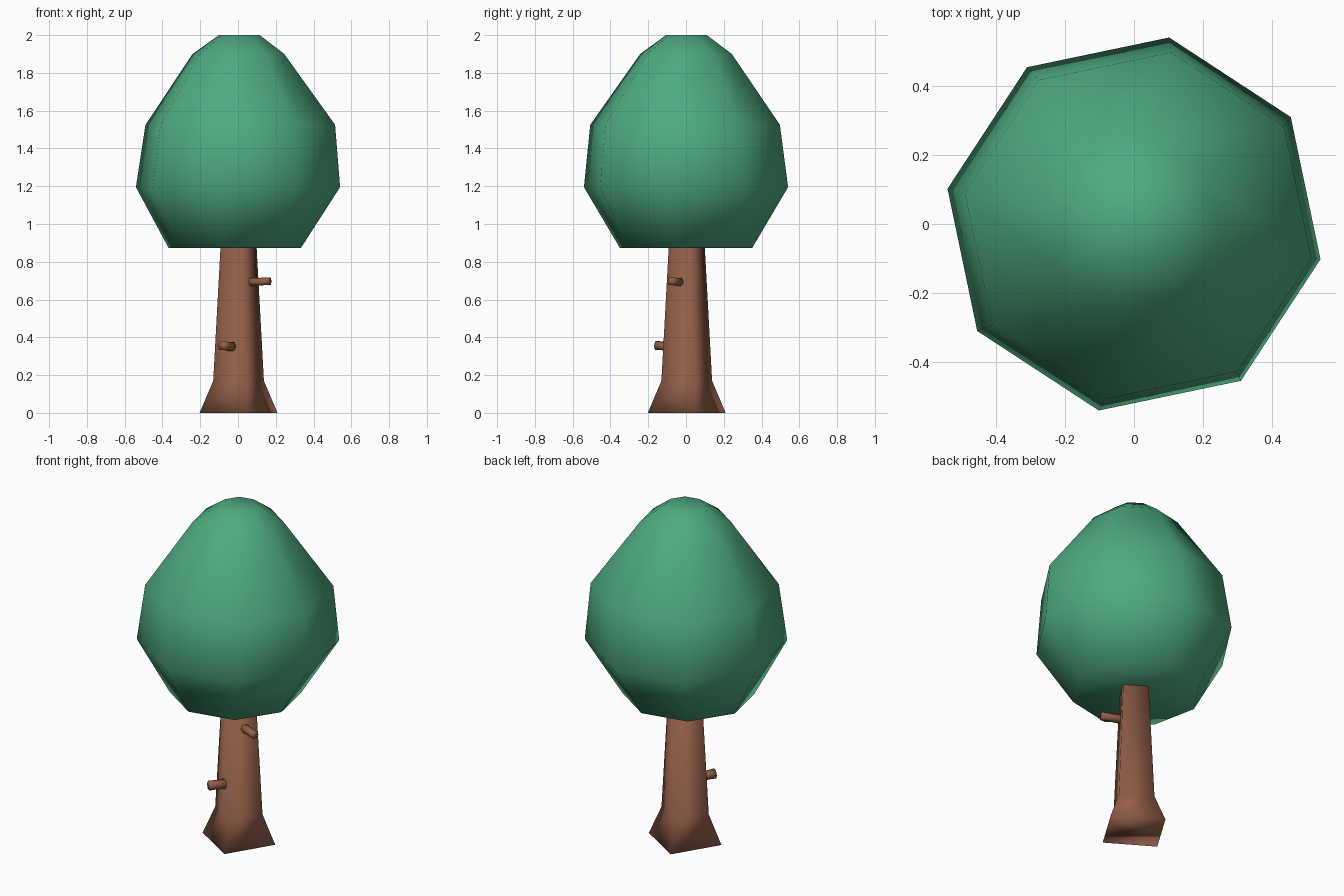
import bpy, bmesh, math
from mathutils import Vector

if "Cube" in bpy.data.objects:
    bpy.data.objects.remove(bpy.data.objects["Cube"])


def material(name, rgb):
    m = bpy.data.materials.new(name)
    m.diffuse_color = (*rgb, 1)
    m.use_nodes = True
    m.node_tree.nodes["Principled BSDF"].inputs["Base Color"].default_value = m.diffuse_color
    return m


def loft(name, rings, sides, mat):
    """Join polygon rings (centre, radius, turn, axis) into a closed, smooth-shaded solid."""
    bm = bmesh.new()
    loops = []
    for centre, radius, turn, axis in rings:
        q = Vector(axis).to_track_quat('Z', 'Y')
        if Vector(axis).normalized().z > 0.999:
            q.identity()
        loop = []
        for i in range(sides):
            a = math.radians(turn) + 2 * math.pi * i / sides
            p = Vector((radius * math.cos(a), radius * math.sin(a), 0))
            loop.append(bm.verts.new(Vector(centre) + q @ p))
        loops.append(loop)
    for a, b in zip(loops, loops[1:]):
        for i in range(sides):
            j = (i + 1) % sides
            bm.faces.new((a[i], a[j], b[j], b[i]))
    bm.faces.new(loops[0][::-1])
    bm.faces.new(loops[-1])
    bmesh.ops.recalc_face_normals(bm, faces=bm.faces)
    for f in bm.faces:
        f.smooth = True
    me = bpy.data.meshes.new(name)
    bm.to_mesh(me)
    bm.free()
    me.materials.append(mat)
    ob = bpy.data.objects.new(name, me)
    bpy.context.collection.objects.link(ob)
    return ob


green = material("leaf green", (0.075, 0.41, 0.21))
brown = material("bark brown", (0.29, 0.112, 0.065))
UP = (0, 0, 1)

# Leafy crown: octagonal rings
crown = [(-0.017, 0, 0.874, 0.357), (0, 0, 1.195, 0.55), (0.012, -0.005, 1.525, 0.511),
         (0.002, 0, 1.90, 0.247), (0.007, 0.002, 2.0, 0.11)]
loft("crown", [((x, y, z), r, -10.7, UP) for x, y, z, r in crown], 8, green)

# Four-sided trunk with a flared foot
trunk = [(0, 0.212), (0.17, 0.138), (0.90, 0.097)]
loft("trunk", [((0.003, 0.004, z), r, 13.5, UP) for z, r in trunk], 4, brown)


# Short branch stubs
def branch(name, root, tip, r0, r1):
    root, tip = Vector(root), Vector(tip)
    d = tip - root
    loft(name, [(root, r0, 0, d), (root.lerp(tip, 0.65), r0 * 0.85, 0, d), (tip, r1, 0, d)], 6, brown)


branch("upper_branch", (0.03, -0.015, 0.692), (0.168, -0.08, 0.697), 0.027, 0.023)
branch("lower_branch", (-0.02, -0.06, 0.35), (-0.085, -0.155, 0.356), 0.03, 0.028)
